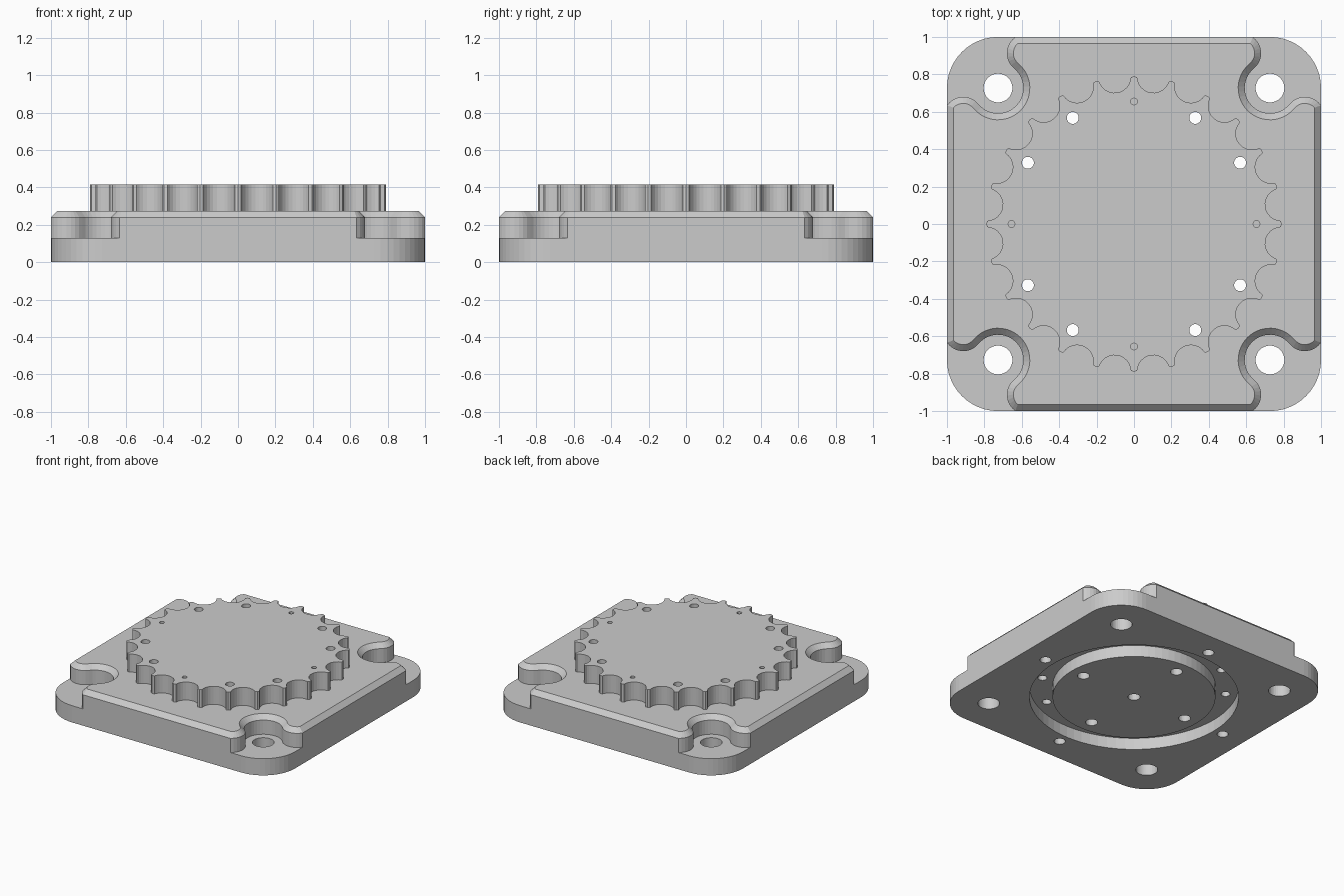
import bpy, bmesh
from math import sin, cos, acos, atan2, hypot, pi, radians
from mathutils import Matrix, Vector

if "Cube" in bpy.data.objects:
    bpy.data.objects.remove(bpy.data.objects["Cube"])

H = 0.727                    # corner bolt hole centre (x = y)
LX, LY = 0.913, 0.575        # centre of the rounded lobe beside each bolt pocket
Z_BASE, Z_SIDE, Z_TOP, Z_GEAR = 0.13, 0.24, 0.275, 0.415


def arc(cx, cy, r, a, b, n):
    return [(cx + r * cos(a + (b - a) * i / n), cy + r * sin(a + (b - a) * i / n))
            for i in range(n + 1)]


def pocket_line(off):
    """Body outline around one corner pocket, inset by off."""
    lobe_r = 0.105 - off
    pocket_r = hypot(LX - H, LY - H) - lobe_r
    toward = atan2(H - LY, H - LX)
    half = arc(LX, LY, lobe_r, acos((1 - off - LX) / lobe_r), toward, 8)
    half += arc(H, H, pocket_r, toward - pi, radians(-135), 10)[1:]
    return half + [(y, x) for x, y in half[-2::-1]]


def make_object(name, bm):
    bmesh.ops.remove_doubles(bm, verts=bm.verts, dist=1e-5)
    bmesh.ops.recalc_face_normals(bm, faces=bm.faces)
    me = bpy.data.meshes.new(name)
    bm.to_mesh(me)
    bm.free()
    ob = bpy.data.objects.new(name, me)
    bpy.context.collection.objects.link(ob)
    return ob


def boolean(target, tool, op):
    mod = target.modifiers.new(tool.name, 'BOOLEAN')
    mod.operation, mod.solver, mod.object = op, 'EXACT', tool
    bpy.context.view_layer.objects.active = target
    bpy.ops.object.modifier_apply(modifier=mod.name)
    bpy.data.objects.remove(tool)


# Flange body: square plate with pocketed corners and chamfered top
bm = bmesh.new()


def loop(pts, z, q):
    m = Matrix.Rotation(q * pi / 2, 3, 'Z')
    return [m @ Vector((x, y, z)) for x, y in pts]


def face(pts):
    bm.faces.new([bm.verts.new(p) for p in pts])


def strip(lo, hi):
    for i in range(len(lo) - 1):
        face([lo[i], lo[i + 1], hi[i + 1], hi[i]])


wall, rim = pocket_line(0), pocket_line(0.035)
corner = [wall[0]] + arc(H, H, 1 - H, 0, pi / 2, 12) + [wall[-1]]
bottom, top = [], []
for q in range(4):
    b0, b1 = loop(corner, 0, q), loop(corner, Z_BASE, q)
    w1, w2 = loop(wall, Z_BASE, q), loop(wall, Z_SIDE, q)
    t = loop(rim, Z_TOP, q)
    strip(b0, b1)
    face(b1 + w1[-2:0:-1])
    strip(w1, w2)
    strip(w2, t)
    # straight side up to the next corner
    n = q + 1
    nb, nw = loop(corner, 0, n)[0], loop(wall, Z_BASE, n)[0]
    nw2, nt = loop(wall, Z_SIDE, n)[0], loop(rim, Z_TOP, n)[0]
    face([b0[-1], nb, nw, nw2, w2[-1], w1[-1]])
    face([w2[-1], nw2, nt, t[-1]])
    bottom += b0
    top += t
face(bottom[::-1])
face(top)
body = make_object("flange_body", bm)

# Scalloped boss with 24 teeth
bm = bmesh.new()
pts = []
for k in range(24):
    a = radians(15 * k)
    m = a + radians(7.5)
    pts.append((0.79 * cos(a), 0.79 * sin(a)))
    pts += arc(0.795 * cos(m), 0.795 * sin(m), 0.087,
               m + pi + radians(80), m + pi - radians(80), 12)
f = bm.faces.new([bm.verts.new((x, y, 0.2)) for x, y in pts])
ext = bmesh.ops.extrude_face_region(bm, geom=[f], use_keep_orig=True)
for v in ext["geom"]:
    if isinstance(v, bmesh.types.BMVert):
        v.co.z = Z_GEAR
boolean(body, make_object("scalloped_boss", bm), 'UNION')


def cylinder(bm, x, y, r, z0, z1, n=24):
    bmesh.ops.create_cone(bm, cap_ends=True, segments=n, radius1=r, radius2=r, depth=z1 - z0,
                          matrix=Matrix.Translation((x, y, (z0 + z1) / 2)))


# Ring groove in the underside
bm = bmesh.new()
n = 72
sec = [(0.574, -0.1), (0.737, -0.1), (0.737, 0.09), (0.574, 0.09)]
for i in range(n):
    a, b = 2 * pi * i / n, 2 * pi * (i + 1) / n
    for (r, z), (s, w) in zip(sec, sec[1:] + sec[:1]):
        face([(r * cos(a), r * sin(a), z), (s * cos(a), s * sin(a), w),
              (s * cos(b), s * sin(b), w), (r * cos(b), r * sin(b), z)])
boolean(body, make_object("groove_cutter", bm), 'DIFFERENCE')

# Through holes, top pin holes and underside holes
bm = bmesh.new()
cylinder(bm, 0, 0, 0.043, -0.1, 0.2)
for q in range(4):
    a = q * pi / 2
    c, s = cos(a), sin(a)
    cylinder(bm, H * (c - s), H * (s + c), 0.077, -0.1, 0.2, 32)
    cylinder(bm, 0.655 * c, 0.655 * s, 0.018, 0.31, 0.5, 16)
    cylinder(bm, 0.815 * c, 0.815 * s, 0.04, -0.1, 0.16)
    cylinder(bm, 0.465 * c, 0.465 * s, 0.043, -0.1, 0.2)
    for d in (30, 60):
        e = a + radians(d)
        cylinder(bm, 0.655 * cos(e), 0.655 * sin(e), 0.032, -0.1, 0.5)
boolean(body, make_object("hole_cutter", bm), 'DIFFERENCE')
